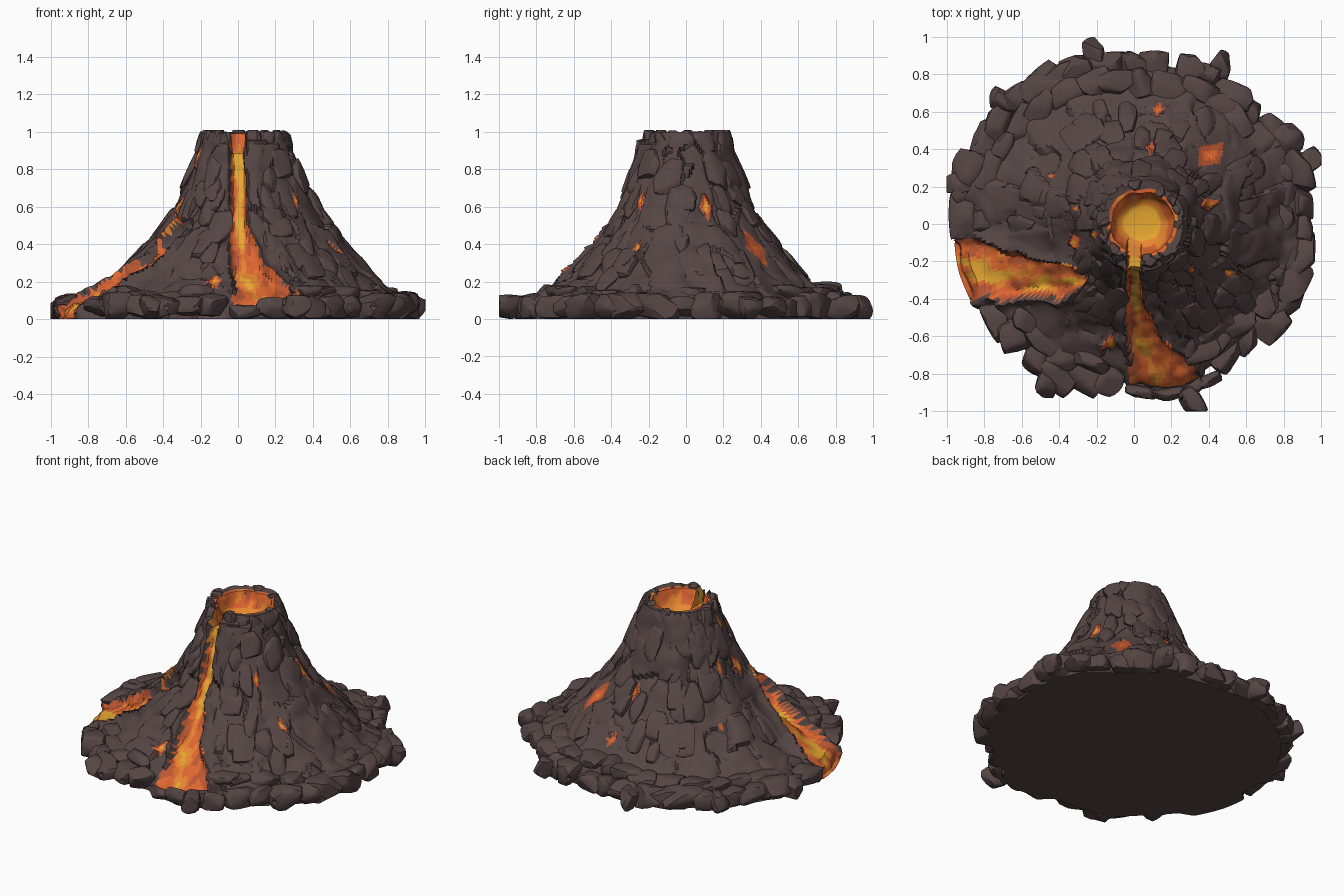
import bpy, bmesh, math, random
from mathutils import Vector, noise

random.seed(7)
if "Cube" in bpy.data.objects:
    bpy.data.objects.remove(bpy.data.objects["Cube"], do_unlink=True)


def material(name, color):
    m = bpy.data.materials.new(name)
    m.use_nodes = True
    m.diffuse_color = (*color, 1)
    m.node_tree.nodes["Principled BSDF"].inputs["Base Color"].default_value = (*color, 1)
    return m


MATS = [material("dark rock", (0.092, 0.061, 0.059)),
        material("red lava", (0.50, 0.095, 0.032)),
        material("orange lava", (0.74, 0.135, 0.03)),
        material("amber lava", (0.80, 0.24, 0.03)),
        material("yellow lava", (0.80, 0.39, 0.03))]
ROCK, RED, ORANGE, AMBER, YELLOW = range(5)

# Outline radius every 15 degrees, starting at +x
OUTLINE = [.96, .99, 1.0, .93, .96, .93, .92, .95, .95, .97, .98, 1.0,
           .97, .98, .97, .95, .98, .92, .90, .95, .93, .94, .98, .98]
# Outer slope and crater: (radius, height)
SLOPE = [(.225, 1), (.245, .95), (.29, .8), (.38, .6), (.52, .4), (.66, .25),
         (.76, .16), (.84, .11), (.875, .06), (.88, 0)]
CRATER = [(.06, .865), (.1, .872), (.13, .895), (.152, .935), (.168, .99)]
# Lava streams: (distance along, centre across, half width)
FRONT = [(.14, 0, .035), (.4, .005, .045), (.6, .055, .085), (.75, .14, .165), (.88, .18, .2), (.97, .19, .18)]
SIDE = [(.26, -.29, .03), (.32, -.29, .065), (.4, -.295, .09), (.5, -.29, .09), (.7, -.265, .13),
        (.9, -.235, .165), (1.1, -.2, .13)]
# Glowing cracks: (angle, height, half width, half height)
CRACKS = [(15, .6, .035, .08), (-38, .63, .022, .05), (-27, .38, .02, .045), (42, .38, .07, .1),
          (78, .25, .03, .04), (115, .42, .022, .03), (77, .5, .03, .05), (197, .6, .05, .06),
          (195, .87, .025, .055), (-101, .2, .04, .04), (-60, .36, .028, .03), (-115, .36, .02, .022),
          (150, .35, .018, .03), (-10, .56, .015, .04), (165, .65, .018, .05)]


def lerp_table(table, t):
    for a, b in zip(table, table[1:]):
        if t <= b[0]:
            f = max(0, (t - a[0]) / (b[0] - a[0]))
            return [p + (q - p) * f for p, q in zip(a[1:], b[1:])]
    return table[-1][1:]


def outline(a):
    t = (a / math.tau * 24) % 24
    i = int(t)
    return OUTLINE[i] + (OUTLINE[(i + 1) % 24] - OUTLINE[i]) * (t - i)


def on_slope(r, a, z):
    """Point of the leaning, slightly oval cone."""
    return Vector((r * math.cos(a) + .045 * min(1, z * 4),
                   r * math.sin(a) * (1 - .085 * math.sin(math.pi * z)) + .005 * z, z))


def stream(x, y):
    """How deep inside a lava stream the point lies: above 0 is inside."""
    best = -1
    for table, along, across in ((FRONT, -y, x), (SIDE, -x, y)):
        if table[0][0] < along < table[-1][0]:
            centre, half = lerp_table(table, along)
            half *= 1 + .25 * noise.noise((x * 9, y * 9, 3))
            best = max(best, 1 - abs(across - centre) / half)
    return best


def crack(x, y, z):
    a, r = math.atan2(y, x), math.hypot(x, y)
    best = -2
    for deg, cz, w, h in CRACKS:
        da = (a - math.radians(deg) + math.pi) % math.tau - math.pi
        best = max(best, 1 - abs(da * r) / w - abs(z - cz) / h)
    return best


def rocky(p, a):
    """Large gullies plus blocky slabs, tall on the steep part."""
    q = Vector((p.x * 5.5, p.y * 5.5, p.z * 3)) + noise.noise_vector(p * 4) * .45
    dist, pts = noise.voronoi(q)
    block = noise.noise(pts[0] * 3.7) + .7 * (q - pts[0]).dot(noise.noise_vector(pts[0] * 2.3))
    gully = noise.noise((math.cos(a) * 3, math.sin(a) * 3, p.z)) * math.sin(math.pi * p.z)
    groove = max(0, 1 - (dist[1] - dist[0]) / .15)
    return .036 * block + .03 * gully - .007 * groove + .016 * noise.noise(p * 9)


def finish(bm, name, angle=35):
    me = bpy.data.meshes.new(name)
    bm.to_mesh(me)
    bm.free()
    for m in MATS:
        me.materials.append(m)
    ob = bpy.data.objects.new(name, me)
    bpy.context.collection.objects.link(ob)
    bpy.ops.object.select_all(action="DESELECT")
    ob.select_set(True)
    bpy.context.view_layer.objects.active = ob
    bpy.ops.object.shade_smooth_by_angle(angle=math.radians(angle))


def subdivide(profile, step):
    out = []
    for a, b in zip(profile, profile[1:]):
        n = max(1, round(math.dist(a, b) / step))
        out += [(a[0] + (b[0] - a[0]) * i / n, a[1] + (b[1] - a[1]) * i / n) for i in range(n)]
    return out + [profile[-1]]


def lava_color(c, in_crater):
    """Hotter towards the middle of a stream, in streaks along its flow."""
    s, k = stream(c.x, c.y), crack(c.x, c.y, c.z)
    streak = (20, 7) if c.y < -.45 or abs(c.x) < .2 else (9, 18)
    glow = noise.noise((c.x * streak[0], c.y * streak[1], c.z * 3))
    if in_crater:
        return YELLOW if c.z < .876 else AMBER if c.z < .9 or glow > .2 else ORANGE if glow > -.3 else RED
    if s > 0 and not (c.z < .035 and c.y < -.5):
        heat = s + glow * 1.4 + (.2 if c.z > .5 and c.x > -.2 else 0)
        return YELLOW if heat > 1.15 else AMBER if heat > .75 else ORANGE if heat > .15 else RED
    if k > 0:
        hot = k - (.35 if c.y > .2 else 0)
        return YELLOW if hot > .7 else AMBER if hot > .5 else ORANGE if hot > .15 else RED
    return ROCK


# Volcano cone with crater, notch, streams and cracks
N = 280
profile = subdivide(CRATER + SLOPE, .018)
n_crater = sum(1 for r, z in profile if r < .2)
bm = bmesh.new()
rings = []
for k, (r, z) in enumerate(profile):
    ring = []
    for i in range(N):
        a = math.tau * i / N
        wet = max(0, min(1, 1 + 3 * stream(.85 * math.cos(a), .85 * math.sin(a))))
        reach = outline(a) - .07 + wet * (.06 if math.cos(a) < -.5 else .045)
        p = on_slope(r * (1 + (reach / .88 - 1) * max(0, (r - .4) / .48)), a, z)
        s = stream(p.x, p.y)
        on_side = p.x < -.2 and z > .1
        out = Vector((math.cos(a), math.sin(a), .7 if z < .8 else .1)).normalized()
        if k < n_crater:
            p += out * .012 * noise.noise(p * 14)
        elif z > 0 and s > 0:
            p += out * (.016 * noise.noise(p * 16) - (.05 if on_side else .022) * min(1, s * 4))
        elif z > 0 and crack(*p) > 0:
            p += out * .02 * noise.noise(p * 9)
        elif z > 0:
            bank = .045 if on_side and p.y < -.3 else .025
            p += out * (rocky(p, a) + bank * max(0, 1 + s * 2))
        if abs(p.x) < .037 and p.y < -.08 and p.z > .885:
            p.z = .885
        p.z = max(0, min(p.z, 1.005))
        ring.append(bm.verts.new(p))
    rings.append(ring)
for k in range(len(rings) - 1):
    for i in range(N):
        j = (i + 1) % N
        f = bm.faces.new((rings[k][i], rings[k + 1][i], rings[k + 1][j], rings[k][j]))
        f.material_index = lava_color(f.calc_center_median(), k < n_crater - 1)
bm.faces.new(rings[0]).material_index = YELLOW
bm.faces.new(list(reversed(rings[-1])))
bmesh.ops.recalc_face_normals(bm, faces=bm.faces)
finish(bm, "volcano_cone")


def boulder(bm, centre, size, angle, tilt=0):
    """Chunky stone: boxy ball shaved flat by random planes, cut at the ground."""
    ca, sa, ct, st = math.cos(angle), math.sin(angle), math.cos(tilt), math.sin(tilt)
    cuts = [Vector([random.gauss(0, 1) for _ in range(3)]).normalized() for _ in range(9)]
    for v in bmesh.ops.create_icosphere(bm, subdivisions=3, radius=1)["verts"]:
        co = v.co / max(abs(t) for t in v.co) ** .7
        for n in cuts:
            co -= n * max(0, co.dot(n) - .82)
        x, y, z = (co[i] * size[i] for i in range(3))
        x, z = x * ct + z * st, z * ct - x * st
        p = Vector((x * ca - y * sa, x * sa + y * ca, z)) + centre
        v.co = [max(-1, min(1, p.x)), max(-1, min(1, p.y)), max(0, min(1.01, p.z))]


# Boulders around the foot, in an outer and a smaller inner row
bm = bmesh.new()
for count, inset, rad, tall in ((40, .075, .085, .072), (34, .17, .075, .05)):
    for i in range(count):
        a = math.tau * (i + random.uniform(-.3, .3)) / count
        r = outline(a) - inset
        x, y = r * math.cos(a), r * math.sin(a)
        z = lerp_table([(.7, .18), (.8, .11), (.85, .066), (1, .066)], r)[0]
        wet = stream(x, y) > -.4
        if wet and (inset > .1 or x < -.5) or crack(x, y, z) > -1:
            continue
        size = (rad * random.uniform(.75, 1.2), rad * random.uniform(.9, 1.7), tall * random.uniform(.75, 1.2))
        if wet:  # thin lip holding back the front stream
            r, z = outline(a) - .01, .06 if x > .17 else .04
            size = (.035, .09, z)
        boulder(bm, Vector((r * math.cos(a), r * math.sin(a), z)), size, a + random.uniform(-.35, .35))
# Larger stones that jut out of the edge
for x, y in ((-.21, .91), (.31, -.95), (.46, .84), (-.93, .22), (-.46, -.84), (.92, .33), (-.7, .65)):
    boulder(bm, Vector((x, y, .06)), (.09, .06, .07), math.atan2(y, x) + .2)
finish(bm, "foot_boulders")

# Stones crowning the crater rim, leaving the front notch open
bm = bmesh.new()
for i in range(18):
    a = math.radians(-90 + 20 * (i + .5))
    c = on_slope(.207, a, random.uniform(.925, .945))
    if c.y < 0 and abs(c.x) < .08:
        c.x = math.copysign(.085, c.x)
    boulder(bm, c, (.038, .042, random.uniform(.065, .085)), a, -.08)
finish(bm, "rim_stones")

# Slabs half buried in the slopes
bm = bmesh.new()
slope = [(z, r) for r, z in reversed(SLOPE)]
for _ in range(110):
    a, z = random.uniform(0, math.tau), random.uniform(.2, .85)
    r = lerp_table(slope, z)[0]
    steep = math.atan2(lerp_table(slope, z - .05)[0] - r, .05)
    c = on_slope(r, a, z)
    if stream(c.x, c.y) < -.9 and crack(*c) < -1.8:
        boulder(bm, c, (.025, random.uniform(.04, .08), random.uniform(.08, .13)), a, -steep)
finish(bm, "slope_slabs")
